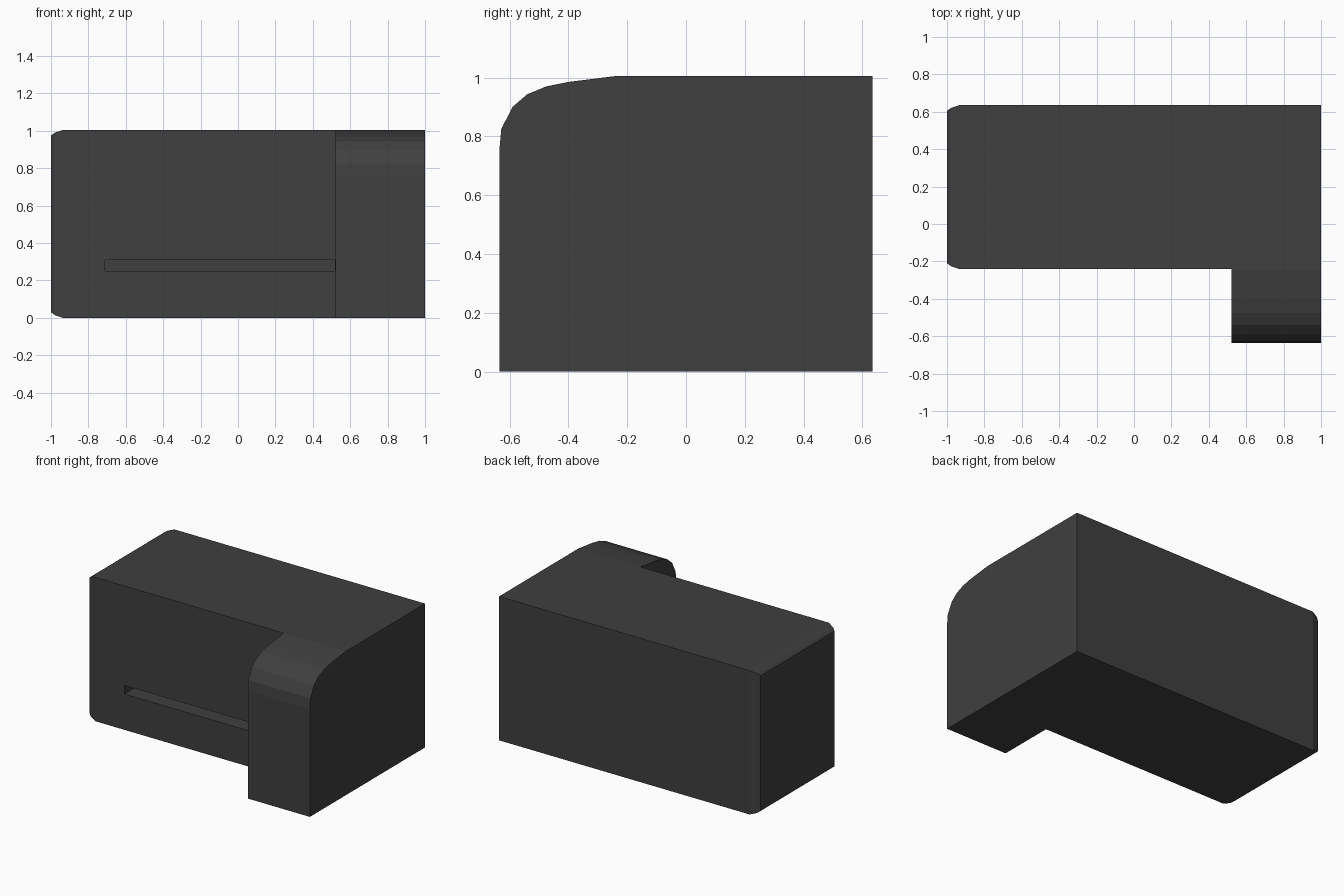
import bpy, bmesh

if "Cube" in bpy.data.objects:
    bpy.data.objects.remove(bpy.data.objects["Cube"])

Y0, Y1, YF, XA = -0.24, 0.635, -0.635, 0.52
bm = bmesh.new()


def ring(x, pts):
    return [bm.verts.new((x, y, z)) for y, z in pts]


def bridge(a, b):
    n = len(a)
    for i in range(n):
        bm.faces.new((a[i], a[(i + 1) % n], b[(i + 1) % n], b[i]))


# Main block, with softened edges around its left end
def rect(inset):
    return [(Y0 + inset, inset), (Y1 - inset, inset),
            (Y1 - inset, 1.005 - inset), (Y0 + inset, 1.005 - inset)]


rings = [ring(x, rect(i)) for x, i in
         ((-1, 0.03), (-0.98, 0.015), (-0.935, 0), (XA, 0))]
for a, b in zip(rings, rings[1:]):
    bridge(a, b)
bm.faces.new(rings[0])

# Forward arm with rounded top, sharing the block's open right end
curve = [(-0.4, 0.985), (-0.475, 0.97), (-0.54, 0.943), (-0.59, 0.9),
         (-0.628, 0.825), (YF, 0.75), (YF, 0)]
left = rings[-1] + ring(XA, curve)
right = ring(1, rect(0) + curve)
bridge(left, right)
bm.faces.new(right)
bm.faces.new([left[0]] + left[3:])
bmesh.ops.recalc_face_normals(bm, faces=bm.faces)

mesh = bpy.data.meshes.new("housing")
bm.to_mesh(mesh)
bm.free()
body = bpy.data.objects.new("housing", mesh)
bpy.context.collection.objects.link(body)

# Dark grey finish
mat = bpy.data.materials.new("dark_grey")
mat.diffuse_color = (0.05, 0.05, 0.05, 1)
mat.use_nodes = True
mat.node_tree.nodes["Principled BSDF"].inputs["Base Color"].default_value = mat.diffuse_color
mesh.materials.append(mat)

# Long narrow slot in the front
x0, x1, y0, y1, z0, z1 = -0.71, 0.519, -0.3, 0.06, 0.25, 0.31
bpy.ops.mesh.primitive_cube_add(
    size=1, location=((x0 + x1) / 2, (y0 + y1) / 2, (z0 + z1) / 2))
cutter = bpy.context.object
cutter.name = "slot_cutter"
cutter.scale = (x1 - x0, y1 - y0, z1 - z0)
cutter.data.materials.append(mat)
cutter.hide_render = True
bpy.context.view_layer.objects.active = body
mod = body.modifiers.new("slot", "BOOLEAN")
mod.operation = "DIFFERENCE"
mod.solver = "EXACT"
mod.object = cutter
bpy.ops.object.modifier_apply(modifier=mod.name)
bpy.data.objects.remove(cutter)
